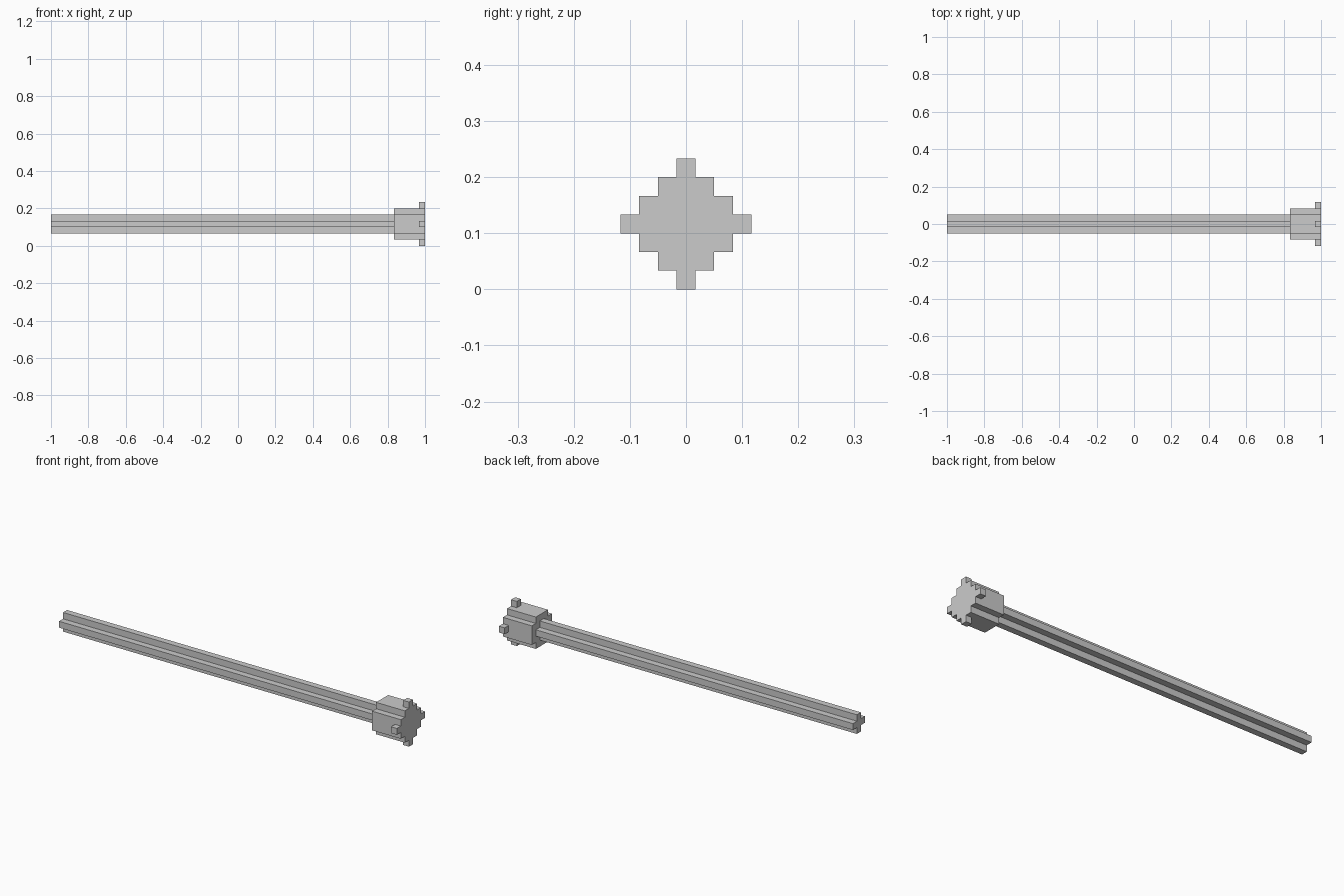
import bpy, bmesh

if "Cube" in bpy.data.objects:
    bpy.data.objects.remove(bpy.data.objects["Cube"])

U = 1 / 30          # one block
CENTRE_Z = 3.5 * U


def stepped_outline(widths):
    """Closed (y, z) outline of centred rows of blocks, widths listed bottom to top."""
    n = len(widths)
    right = []
    for i, w in enumerate(widths):
        for level in (i, i + 1):
            p = (w / 2 * U, (level - n / 2) * U)
            # drop the middle points of straight runs
            if len(right) > 1 and right[-1][0] == right[-2][0] == p[0]:
                right.pop()
            if not right or right[-1] != p:
                right.append(p)
    return right + [(-y, z) for y, z in reversed(right)]


def extrude_part(name, widths, x0, x1):
    bm = bmesh.new()
    verts = [bm.verts.new((x0, y, z + CENTRE_Z)) for y, z in stepped_outline(widths)]
    face = bm.faces.new(verts)
    res = bmesh.ops.extrude_face_region(bm, geom=[face], use_keep_orig=True)
    moved = [g for g in res["geom"] if isinstance(g, bmesh.types.BMVert)]
    bmesh.ops.translate(bm, vec=(x1 - x0, 0, 0), verts=moved)
    bmesh.ops.recalc_face_normals(bm, faces=bm.faces)
    mesh = bpy.data.meshes.new(name)
    bm.to_mesh(mesh)
    bm.free()
    obj = bpy.data.objects.new(name, mesh)
    bpy.context.collection.objects.link(obj)
    return obj


# Long plus-shaped rod
extrude_part("shaft", [1, 3, 1], -1, 1 - 5 * U)
# Thicker collar near the end
extrude_part("collar", [3, 5, 5, 5, 3], 1 - 5 * U, 1 - U)
# Thin diamond-shaped end plate
extrude_part("end_flange", [1, 3, 5, 7, 5, 3, 1], 1 - U, 1)
